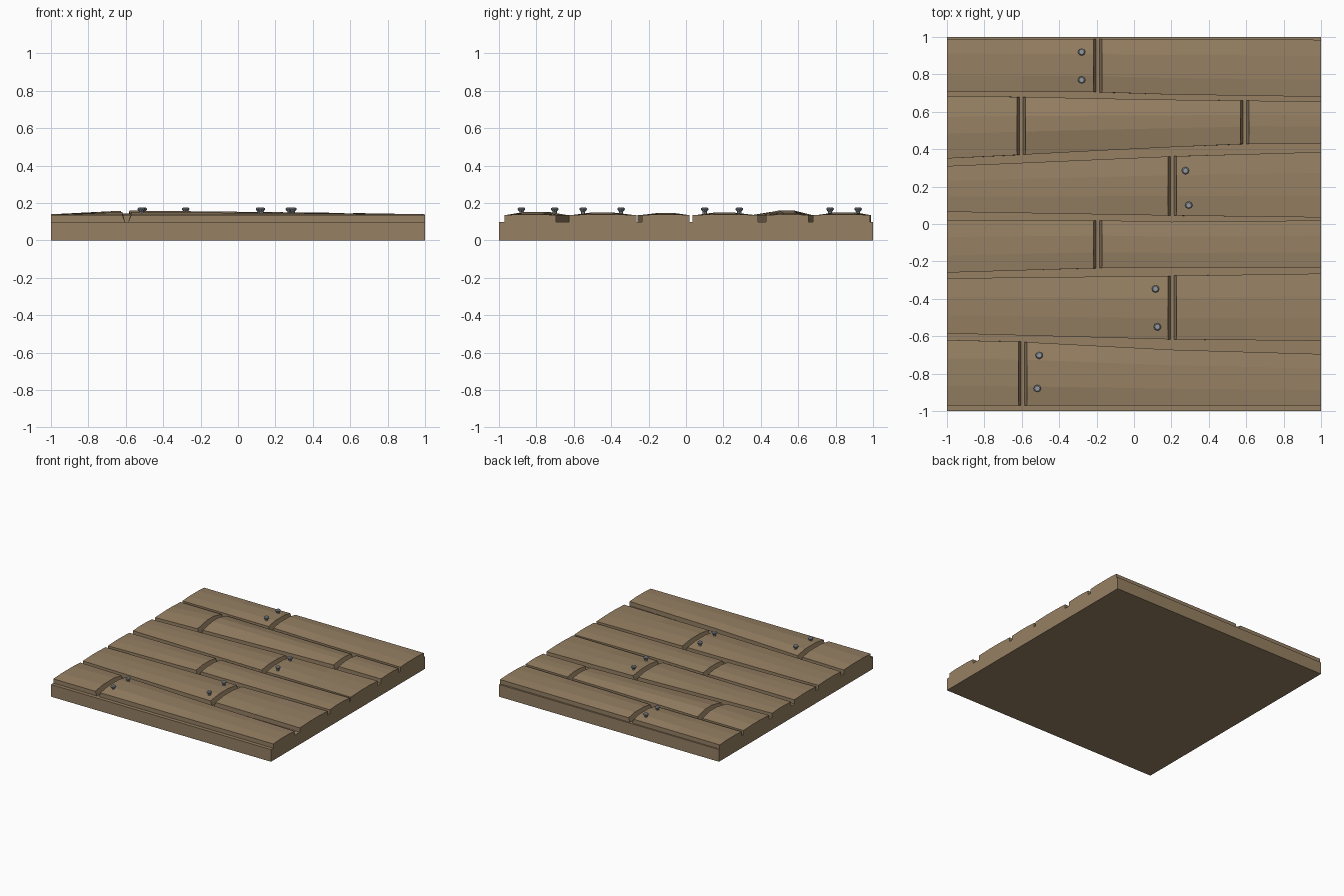
import bpy, bmesh, math

if "Cube" in bpy.data.objects:
    bpy.data.objects.remove(bpy.data.objects["Cube"])


def material(name, rgb):
    m = bpy.data.materials.new(name)
    m.diffuse_color = (*rgb, 1)
    m.use_nodes = True
    m.node_tree.nodes["Principled BSDF"].inputs["Base Color"].default_value = m.diffuse_color
    return m


WOOD = material("brown_wood", (0.305, 0.216, 0.125))
METAL = material("grey_metal", (0.29, 0.32, 0.35))


def finish(bm, name, mat):
    bmesh.ops.recalc_face_normals(bm, faces=bm.faces)
    me = bpy.data.meshes.new(name)
    bm.to_mesh(me)
    bm.free()
    me.materials.append(mat)
    ob = bpy.data.objects.new(name, me)
    bpy.context.collection.objects.link(ob)
    return ob


def lerp(pts, x):
    # piecewise linear value at x, clamped to the ends
    if x <= pts[0][0]:
        return pts[0][1]
    for (x0, v0), (x1, v1) in zip(pts, pts[1:]):
        if x <= x1:
            return v0 + (v1 - v0) * (x - x0) / (x1 - x0)
    return pts[-1][1]


def loft(bm, rings, caps=True):
    vs = [[bm.verts.new(p) for p in r] for r in rings]
    n = len(vs[0])
    for a, b in zip(vs, vs[1:]):
        for i in range(n):
            j = (i + 1) % n
            bm.faces.new((a[i], a[j], b[j], b[i]))
    if caps:
        bm.faces.new(vs[0])
        bm.faces.new(vs[-1])


# Base slab
bm = bmesh.new()
loft(bm, [[(x, -1, 0), (x, 1, 0), (x, 1, 0.1), (x, -1, 0.1)] for x in (-1, 1)])
finish(bm, "base_slab", WOOD)

# Plank rows: lower edge, upper edge, crown line positions (0..1), {joint x: crown height}
ROWS = [
    ([(-1, -0.97), (1, -0.97)],
     [(-1, -0.62), (-0.6, -0.63), (0.2, -0.672), (1, -0.695)],
     (0.3, 0.72), {-0.595: 0.152}),
    ([(-1, -0.585), (0.2, -0.617), (1, -0.625)],
     [(-1, -0.29), (0.2, -0.277), (1, -0.265)],
     (0.33, 0.66), {0.205: 0.15}),
    ([(-1, -0.26), (-0.2, -0.236), (1, -0.236)],
     [(-1, 0.02), (-0.2, 0.02), (0.3, 0.01), (1, 0.02)],
     (0.33, 0.68), {-0.193: 0.147}),
    ([(-1, 0.065), (0.2, 0.045), (1, 0.035)],
     [(-1, 0.31), (0.2, 0.362), (1, 0.385)],
     (0.33, 0.68), {0.205: 0.149}),
    ([(-1, 0.35), (-0.6, 0.37), (0, 0.402), (0.6, 0.428), (1, 0.428)],
     [(-1, 0.682), (-0.6, 0.68), (0, 0.667), (1, 0.655)],
     (0.4, 0.67), {-0.603: 0.16, 0.592: 0.147}),
    ([(-1, 0.707), (-0.2, 0.705), (0.2, 0.692), (1, 0.68)],
     [(-1, 0.99), (1, 0.985)],
     (0.3, 0.72), {-0.193: 0.15}),
]
BOTTOM, EDGE, CROWN = 0.095, 0.135, 0.14

for r, (low, high, ts, joints) in enumerate(ROWS):
    crown = [(-1, CROWN)] + sorted(joints.items()) + [(1, CROWN)]
    cuts = [-1] + sorted(joints) + [1]
    for k, (a, b) in enumerate(zip(cuts, cuts[1:])):
        # (top x, bottom x): the ends at a joint slope into a V groove
        xs = [(a, a) if k == 0 else (a + 0.023, a + 0.008)]
        xs += [(g, g) for g in (-0.6, -0.2, 0.2, 0.6) if a + 0.05 < g < b - 0.05]
        xs.append((b, b) if b == 1 else (b - 0.023, b - 0.008))
        rings = []
        for xt, xb in xs:
            y0, y1, z = lerp(low, xt), lerp(high, xt), lerp(crown, xt)
            rings.append([(xb, y0, BOTTOM), (xt, y0, EDGE)]
                         + [(xt, y0 + (y1 - y0) * t, z) for t in ts]
                         + [(xt, y1, EDGE), (xb, y1, BOTTOM)])
        bm = bmesh.new()
        loft(bm, rings)
        finish(bm, f"plank_{r + 1}_{k + 1}", WOOD)

# Nails: thin shank, wide faceted head
NAILS = [(-0.28, 0.92), (-0.28, 0.77), (0.275, 0.285), (0.293, 0.1),
         (0.115, -0.347), (0.125, -0.55), (-0.507, -0.702), (-0.517, -0.88)]
PROFILE = [(0.011, 0.12), (0.011, 0.154), (0.02, 0.165), (0.02, 0.171), (0.014, 0.176)]
for i, (x, y) in enumerate(NAILS):
    bm = bmesh.new()
    loft(bm, [[(x + rad * math.cos(t * math.tau / 8), y + rad * math.sin(t * math.tau / 8), z)
               for t in range(8)] for rad, z in PROFILE])
    finish(bm, f"nail_{i + 1}", METAL)
